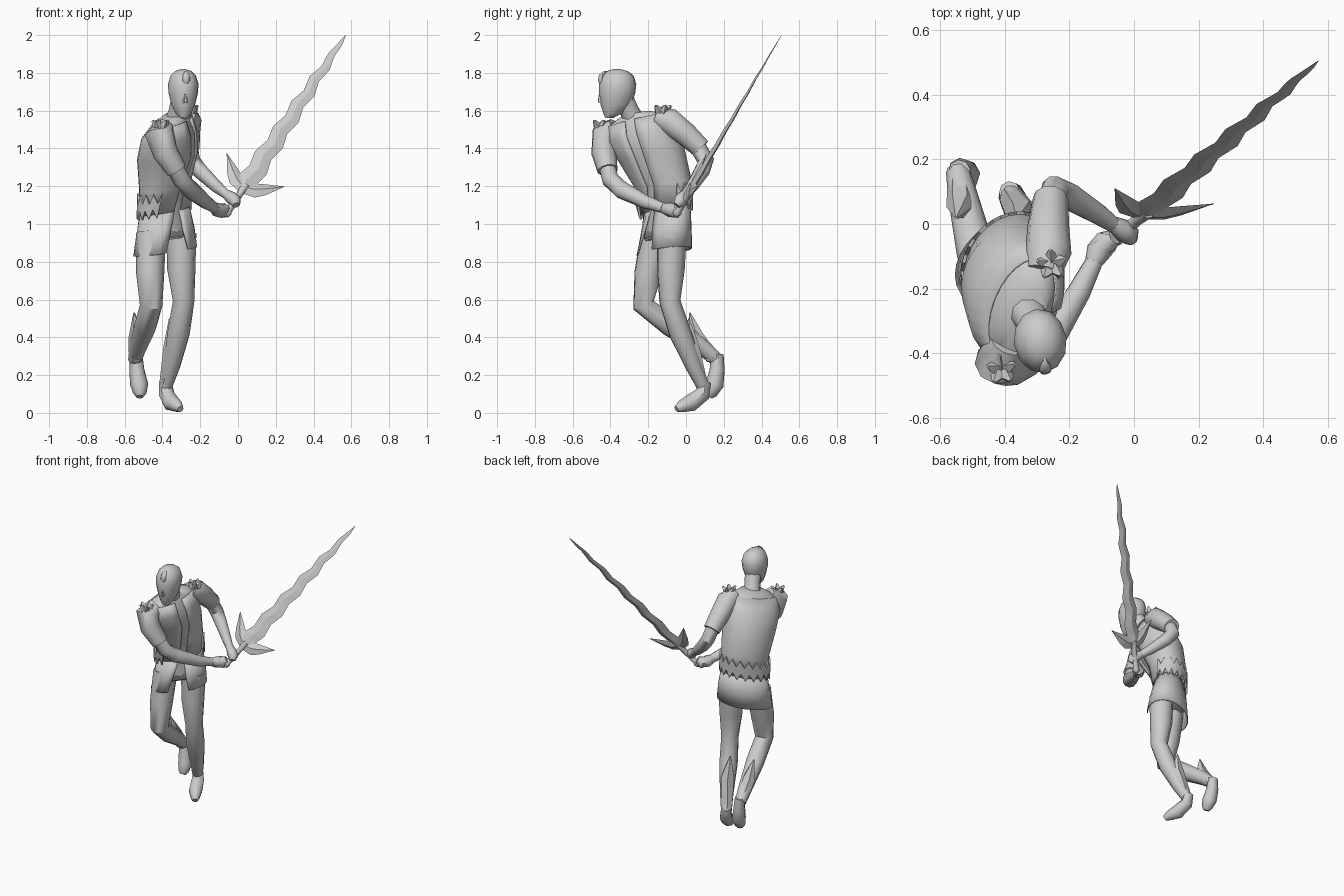
import bpy, bmesh
from math import sin, cos, pi, radians
from mathutils import Vector as V


def skin(name, rings, angle=40, closed=True):
    """Bridge successive rings of points into one skin; closed adds loops and caps."""
    bm = bmesh.new()
    vs = [[bm.verts.new(p) for p in r] for r in rings]
    n = len(rings[0])
    for a, b in zip(vs, vs[1:]):
        for i in range(n if closed else n - 1):
            j = (i + 1) % n
            bm.faces.new((a[i], a[j], b[j], b[i]))
    if closed:
        bm.faces.new(vs[0])
        bm.faces.new(vs[-1])
    bmesh.ops.recalc_face_normals(bm, faces=bm.faces)
    me = bpy.data.meshes.new(name)
    bm.to_mesh(me)
    bm.free()
    ob = bpy.data.objects.new(name, me)
    bpy.context.collection.objects.link(ob)
    bpy.ops.object.select_all(action='DESELECT')
    ob.select_set(True)
    bpy.context.view_layer.objects.active = ob
    if angle:
        bpy.ops.object.shade_smooth_by_angle(angle=radians(angle))
    return ob


def tube(name, pts, n=10, angle=45):
    """Limb through (x, y, z, radius) points."""
    ps = [V(p[:3]) for p in pts]
    ref = V((1, 0.1, 0)) if abs((ps[-1] - ps[0]).normalized().x) < 0.75 else V((0, 0, 1))
    rings = []
    for i, p in enumerate(ps):
        t = (ps[min(i + 1, len(ps) - 1)] - ps[max(i - 1, 0)]).normalized()
        u = (ref - t * ref.dot(t)).normalized()
        w = t.cross(u)
        rings.append([p + (u * cos(2 * pi * k / n) + w * sin(2 * pi * k / n)) * pts[i][3]
                      for k in range(n)])
    return skin(name, rings, angle)


def body_point(r, t, grow=0):
    """Point at angle t on a body ring (x, y, z, half width, half depth, turn, tilt)."""
    x, y, z, hw, hd, turn, tilt = r
    a = radians(turn)
    u, f = (hw + grow) * cos(t), (hd + grow) * sin(t)
    return V((x + u * cos(a) + f * sin(a), y + u * sin(a) - f * cos(a), z + u * tilt))


def body(name, rings, n=20):
    return skin(name, [[body_point(r, 2 * pi * k / n) for k in range(n)] for r in rings], 50)


# Twisted torso, with a vest over it that is open down the front
hips = [(-.385, -.115, .92, .13, .09, 32, .15), (-.385, -.105, .96, .15, .105, 33, .15)]
chest = [
    (-.39, -.10, 1.07, .148, .1, 40, .18),
    (-.386, -.115, 1.2, .15, .115, 52, .2),
    (-.374, -.18, 1.36, .17, .148, 63, .22),
    (-.364, -.235, 1.47, .182, .132, 67, .24),
    (-.347, -.265, 1.55, .16, .085, 68, .24)]
body("torso", hips + chest + [(-.335, -.275, 1.58, .08, .06, 68, .24)])
vest = skin("vest", [[body_point(r, radians(99 + 342 * k / 24), .008) for k in range(25)]
                     for r in chest], 50, closed=False)

# Short skirt, split at the front, with a cloth between the halves
hem = [(-.39, -.10, 1.08, .15, .102, 41, .18), (-.385, -.105, .96, .168, .118, 33, .15),
       (-.385, -.115, .855, .182, .131, 32, .15)]
gaps = (6, 14, 22)
skirt = skin("skirt", [[body_point(r, radians(90 + g + (360 - 2 * g) * k / 24)) for k in range(25)]
                       for r, g in zip(hem, gaps)], 50, closed=False)
cloth = skin("front_cloth", [[body_point(r, radians(t), -.006) for t in (68, 80, 92, 104, 114)]
                             for r in (hem[0], (-.385, -.105, .93, .165, .115, 33, .15))], 50, closed=False)
for ob in (vest, skirt, cloth):
    ob.modifiers.new("thick", 'SOLIDIFY').thickness = .006

# Saw-toothed belt round the back and sides
teeth = 26
lo, hi = [], []
for i in range(teeth + 1):
    t = radians(138 + 252 * i / teeth)
    z = V((0, 0, .024 * (-1) ** i))
    lo.append(body_point((-.39, -.105, 1.075, .166, .12, 42, .18), t) - z)
    hi.append(body_point((-.387, -.115, 1.16, .168, .132, 50, .2), t) + z)
belt = skin("belt", [lo, hi], 0, closed=False)
belt.modifiers.new("thick", 'SOLIDIFY').thickness = .01

# Neck, head and brow ornament
tube("neck", [(-.335, -.26, 1.52, .062), (-.315, -.3, 1.6, .052), (-.3, -.33, 1.66, .055)])
body("head", [
    (-.285, -.405, 1.562, .022, .022, 8, 0),
    (-.288, -.388, 1.585, .042, .05, 8, 0),
    (-.29, -.37, 1.63, .063, .083, 8, 0),
    (-.29, -.365, 1.69, .078, .097, 8, 0),
    (-.29, -.362, 1.74, .082, .1, 8, 0),
    (-.29, -.362, 1.785, .068, .086, 8, 0),
    (-.29, -.364, 1.81, .042, .055, 8, 0),
    (-.29, -.365, 1.82, .012, .018, 8, 0)], n=12)
body("nose", [(-.28, -.445, 1.64, .014, .02, 8, 0), (-.278, -.452, 1.655, .012, .016, 8, 0),
              (-.28, -.45, 1.70, .005, .01, 8, 0)], n=6)
body("brow_ornament", [(-.275, -.445, 1.735, .006, .012, 8, 0), (-.274, -.452, 1.76, .02, .014, 8, 0),
                       (-.274, -.445, 1.79, .018, .016, 8, 0), (-.275, -.425, 1.81, .006, .01, 8, 0)], n=8)

# Arms and sleeves
tube("right_sleeve", [(-.39, -.37, 1.51, .055), (-.415, -.425, 1.47, .078), (-.385, -.435, 1.38, .068),
                      (-.325, -.415, 1.285, .055)])
tube("left_sleeve", [(-.28, -.15, 1.57, .055), (-.265, -.09, 1.545, .072), (-.265, .0, 1.475, .064),
                     (-.258, .08, 1.4, .055)])
tube("right_arm", [(-.36, -.43, 1.35, .045), (-.30, -.4, 1.235, .047), (-.25, -.34, 1.18, .048),
                   (-.17, -.21, 1.115, .037), (-.125, -.12, 1.085, .028)])
tube("left_arm", [(-.26, .05, 1.43, .045), (-.245, .105, 1.335, .045), (-.2, .085, 1.28, .042),
                  (-.11, .03, 1.195, .032), (-.06, -.005, 1.155, .024)])
tube("right_hand", [(-.125, -.12, 1.085, .028), (-.11, -.085, 1.075, .039), (-.085, -.055, 1.07, .04),
                    (-.06, -.04, 1.09, .025)], n=8)
tube("left_hand", [(-.065, 0, 1.16, .025), (-.038, -.017, 1.14, .034), (-.015, -.032, 1.122, .034),
                   (-.008, -.05, 1.1, .02)], n=8)

# Shoulder spikes
for side, c in (("right", V((-.41, -.45, 1.515))), ("left", V((-.255, -.125, 1.595)))):
    for k in range(5):
        a = 2 * pi * k / 5 + .4
        o = V((cos(a), sin(a), 0))
        p, q = c + o * .018, c + o * .045 + V((0, 0, .033))
        tube(f"{side}_shoulder_spike", [(*p, .026), (*q, .006)], n=4, angle=0)

# Legs with pointed greaves and feet
tube("left_leg", [(-.3, -.075, .95, .08), (-.3, -.08, .76, .075), (-.288, -.085, .59, .057),
                  (-.315, -.03, .42, .06), (-.35, .04, .25, .045), (-.385, .095, .13, .034)])
tube("right_leg", [(-.46, -.16, .95, .08), (-.465, -.2, .74, .075), (-.46, -.225, .57, .06),
                   (-.49, -.08, .46, .06), (-.53, .09, .345, .046), (-.545, .165, .28, .037)])
tube("left_greave", [(-.38, .08, .16, .036), (-.345, .025, .35, .05), (-.362, .015, .5, .004)], n=6)
tube("right_greave", [(-.54, .14, .29, .038), (-.535, .055, .4, .045), (-.55, .02, .53, .004)], n=6)
tube("left_foot", [(-.385, .1, .165, .033), (-.378, .088, .1, .042), (-.352, .025, .052, .046),
                   (-.32, -.025, .034, .032), (-.305, -.05, .02, .018)], n=8)
tube("right_foot", [(-.54, .165, .31, .034), (-.536, .165, .23, .04), (-.523, .152, .15, .048),
                    (-.52, .13, .105, .036), (-.52, .12, .085, .02)], n=8)

# Sword frame: d along the blade, w across it, m its thickness
base, tip = V((.03, .03, 1.19)), V((.57, .505, 2.0))
d = (tip - base).normalized()
w = V((-.3, .05, .18))
w = (w - d * w.dot(d)).normalized()
m = d.cross(w)
length = (tip - base).length

# Wavy blade with a diamond section
rings = []
steps = 24
for i in range(steps + 1):
    s = i / steps
    half = max(.056 * (1 - s) ** .55, .001)
    c = base + d * length * s + w * .01 * sin(i * pi / 2) * min(1, 4 * (1 - s))
    th = .016 * (1 - s) + .001
    rings.append([c + w * half, c + m * th, c - w * half, c - m * th])
skin("blade", rings, 20)

# Swept guard wings
for k in (-1, 1):
    rings = []
    for u, f, half in ((0, 0, .035), (.055, .02, .042), (.1, .055, .032), (.178, .128, .001)):
        c = base + w * u * k + d * f
        g = (d - w * k * .7).normalized() * half
        th = .3 * half + .001
        rings.append([c + g, c + m * th, c - g, c - m * th])
    skin("guard_wing", rings, 20)

# Grip and pommel
tube("grip", [(*(base + d * s), r) for s, r in
              ((.02, .024), (-.04, .018), (-.16, .018), (-.17, .024), (-.19, .02), (-.2, .006))], n=8)
